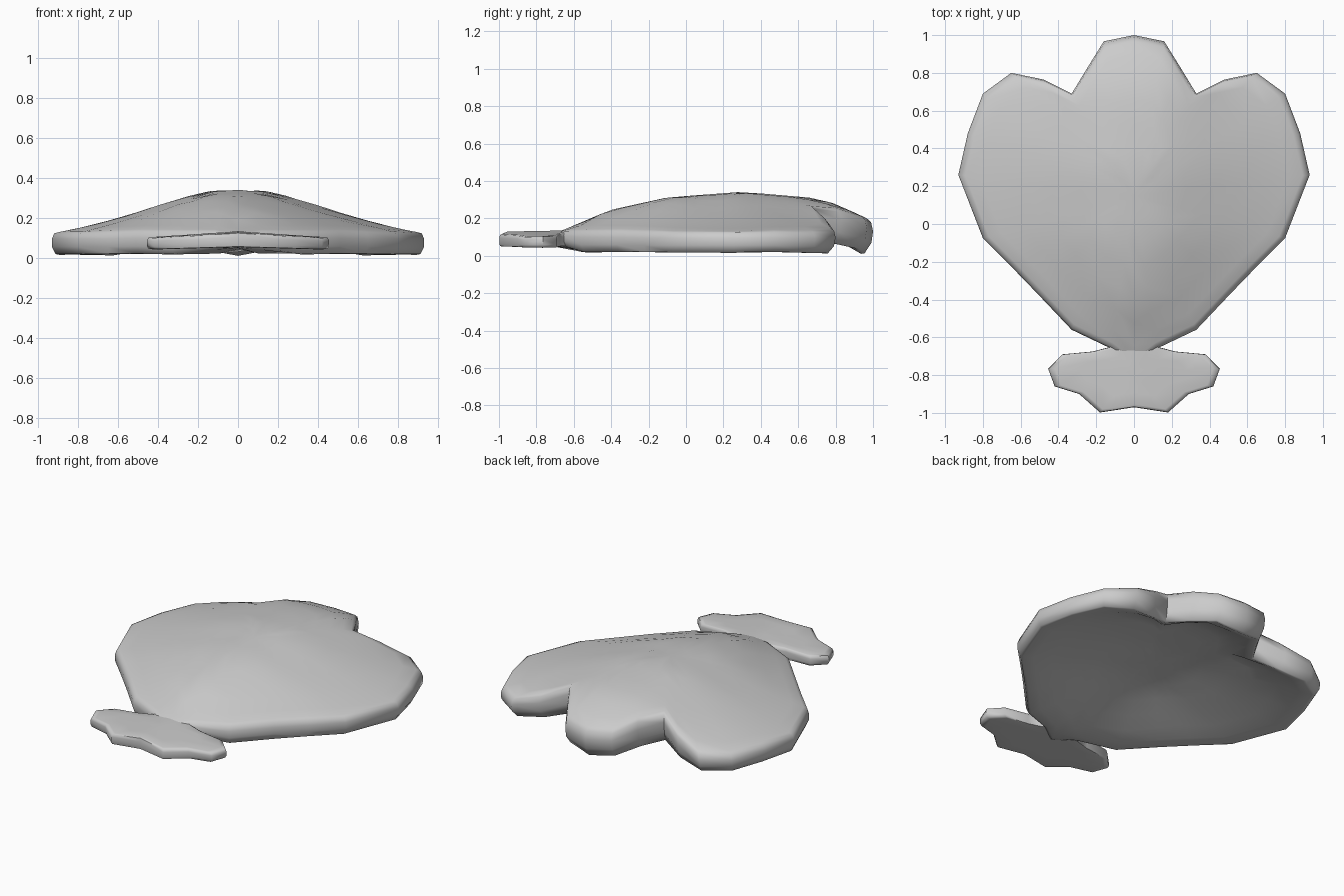
import bpy, bmesh, math

if "Cube" in bpy.data.objects:
    bpy.data.objects.remove(bpy.data.objects["Cube"])


def interp(t, pts):
    """Piecewise-linear lookup in a list of (t, value) points."""
    if t <= pts[0][0]:
        return pts[0][1]
    for (a, va), (b, vb) in zip(pts, pts[1:]):
        if t <= b:
            return va + (vb - va) * (t - a) / (b - a)
    return pts[-1][1]


# ridge height along y, cross falloff, half width along y
RIDGE = [(-.76, .10), (-.68, .133), (-.57, .165), (-.44, .237), (-.10, .312),
         (.30, .342), (.73, .305), (.86, .25), (1.0, .185)]
FALL = [(0, 1), (.17, .97), (.33, .77), (.52, .5), (.76, .2), (.95, 0)]
WIDTH = [(-.66, .25), (-.56, .4), (-.37, .56), (-.07, .82), (.26, .93)]
# how strongly the hollow underside follows the dome, along y and towards the rim
HOLLOW = [(-.6, .1), (-.3, .35), (0, .48), (.7, .48), (.95, .35)]
INNER = [(.75, 1.55), (.93, 1)]


def shell_top(x, y):
    f = interp(abs(x) / interp(y, WIDTH), FALL)
    z = .13 + (interp(y, RIDGE) - .13) * f
    if abs(x) > .35:                     # side lobes droop at the back
        z -= .035 * min(1, max(0, y - .55) / .25) * min(1, (abs(x) - .35) / .15)
    return z


def shell_thick(x, y, s):
    top = shell_top(x, y)
    k = interp(y, HOLLOW) * interp(s, INNER)
    bottom = .016 + k * max(0, top - .13)
    bottom -= .03 * min(1, max(0, y - .86) / .1) * max(0, 1 - abs(x) / .2)
    if abs(x) > .4:
        bottom -= .012 * min(1, max(0, y - .6) / .2)
    bottom += .035 * min(1, max(0, -.56 - y) / .1)
    return top - bottom


def tail_top(x, y):
    return .134 - .028 * min(1, abs(x) / .4) - .006 * max(0, -.75 - y) / .25


def tail_thick(x, y, s):
    return tail_top(x, y) - .055 + .012 * min(1, abs(x) / .4)


def plate(name, half, centre, top, thick, rings, rim):
    """Closed curved plate with a mirrored outline, built from concentric rings."""
    outline = half + [(-x, y) for x, y in reversed(half) if x > 0]
    cx, cy = centre
    # (scale, fraction of thickness below the top)
    levels = [(s, 0) for s in rings] + rim + [(s, 1) for s in reversed(rings)]
    bm = bmesh.new()

    def vert(px, py, s, d):
        x, y = cx + (px - cx) * s, cy + (py - cy) * s
        z = top(x, y) - d * thick(x, y, s)
        # undercut below the back lobes
        y -= .03 * max(0, 2 * d - 1) * interp(y, [(.6, 0), (.78, 1)])
        return bm.verts.new((x, y, z))

    loops = [[vert(px, py, s, d) for px, py in outline] for s, d in levels]
    n = len(outline)
    for a, b in zip(loops, loops[1:]):
        for i in range(n):
            j = (i + 1) % n
            bm.faces.new((a[i], a[j], b[j], b[i]))
    for loop, d in ((loops[0], 0), (loops[-1], 1)):
        c = vert(cx, cy, 0, d)
        for i in range(n):
            bm.faces.new((c, loop[i], loop[(i + 1) % n]))
    bmesh.ops.recalc_face_normals(bm, faces=bm.faces)
    me = bpy.data.meshes.new(name)
    bm.to_mesh(me)
    bm.free()
    ob = bpy.data.objects.new(name, me)
    bpy.context.collection.objects.link(ob)
    bpy.context.view_layer.objects.active = ob
    ob.select_set(True)
    bpy.ops.object.shade_smooth_by_angle(angle=math.radians(60))
    ob.select_set(False)
    return ob


# three-lobed domed shell, hollow underneath, with a tongue running into the tab
shell_half = [(0, -.75), (.12, -.66), (.33, -.56), (.51, -.37), (.65, -.225),
              (.80, -.075), (.93, .26), (.88, .48), (.80, .69), (.65, .80),
              (.48, .765), (.33, .69), (.245, .83), (.16, .967), (0, 1.0)]
plate("shell", shell_half, (0, .15), shell_top, shell_thick,
      [.15, .3, .45, .6, .75, .88, .96],
      [(.988, .06), (1, .3), (1, .65), (.98, .97)])

# scalloped front tab joined to the shell by a narrow neck
tab_half = [(0, -.97), (.18, -.998), (.29, -.90), (.42, -.86), (.455, -.765),
            (.38, -.69), (.22, -.675), (.13, -.652), (.11, -.60), (0, -.58)]
plate("front_tab", tab_half, (0, -.78), tail_top, tail_thick,
      [.3, .6, .92], [(.985, .06), (1, .3), (1, .75), (.98, .97)])
